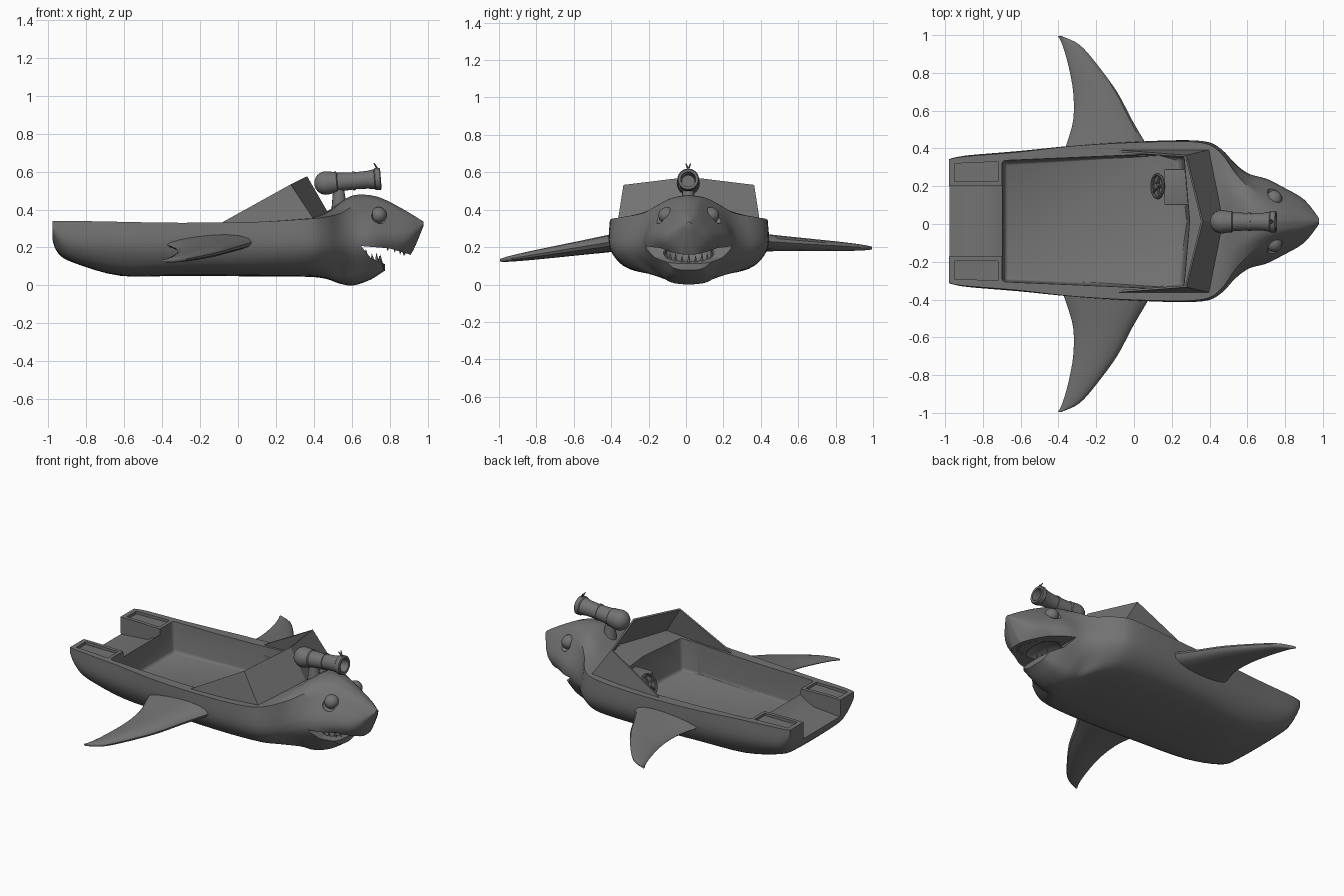
import bpy, bmesh
from math import sin, cos, pi, radians
from mathutils import Vector, Matrix

if "Cube" in bpy.data.objects:
    bpy.data.objects.remove(bpy.data.objects["Cube"])

Y0 = 0.015  # the hull's centre line
grey = bpy.data.materials.new('dark_grey')
grey.diffuse_color = (.17, .17, .17, 1)
grey.use_nodes = True
grey.node_tree.nodes["Principled BSDF"].inputs["Base Color"].default_value = grey.diffuse_color


def finish(name, bm, angle=35):
    bmesh.ops.recalc_face_normals(bm, faces=bm.faces[:])
    me = bpy.data.meshes.new(name)
    bm.to_mesh(me)
    bm.free()
    me.materials.append(grey)
    ob = bpy.data.objects.new(name, me)
    bpy.context.collection.objects.link(ob)
    smooth(ob, angle)
    return ob


def smooth(ob, angle=35):
    bpy.ops.object.select_all(action='DESELECT')
    ob.select_set(True)
    bpy.context.view_layer.objects.active = ob
    bpy.ops.object.shade_smooth_by_angle(angle=radians(angle))


def spline(pts, n):
    """Smooth curve through points of any dimension."""
    pts = [Vector(p) for p in pts]
    out = []
    for i in range(len(pts) - 1):
        a, b, c, d = (pts[max(i - 1, 0)], pts[i], pts[i + 1], pts[min(i + 2, len(pts) - 1)])
        for k in range(n):
            t = k / n
            out.append(0.5 * (2 * b + (c - a) * t + (2 * a - 5 * b + 4 * c - d) * t * t
                              + (3 * b - a - 3 * c + d) * t ** 3))
    return out + [pts[-1]]


def loft(name, rings, bevel=0):
    bm = bmesh.new()
    vs = [[bm.verts.new(p) for p in r] for r in rings]
    n = len(vs[0])
    for a, b in zip(vs, vs[1:]):
        for i in range(n):
            bm.faces.new((a[i], a[(i + 1) % n], b[(i + 1) % n], b[i]))
    bm.faces.new(vs[0])
    bm.faces.new(vs[-1])
    if bevel:
        bmesh.ops.bevel(bm, geom=bm.edges[:], offset=bevel, segments=3, affect='EDGES', profile=0.5)
    return finish(name, bm)


def prism_z(name, outline, lo, hi, taper=1.0, bevel=0):
    return loft(name, [[(-.2 + (x + .2) * k, Y0 + y * k, z) for x, y in outline]
                       for z, k in ((lo, taper), (hi, 1))], bevel)


def prism_y(name, outline, half):
    return loft(name, [[(x, Y0 + y, z) for x, z in outline] for y in (-half, half)])


def ball(name, pos, size):
    bm = bmesh.new()
    bmesh.ops.create_uvsphere(bm, u_segments=24, v_segments=16, radius=1,
                              matrix=Matrix.Translation(pos) @ Matrix.Diagonal((*size, 1)))
    return finish(name, bm)


def cone(bm, a, b, r1, r2, seg=12):
    a, b = Vector(a), Vector(b)
    d = b - a
    m = Matrix.Translation((a + b) / 2) @ d.to_track_quat('Z', 'Y').to_matrix().to_4x4()
    bmesh.ops.create_cone(bm, cap_ends=True, segments=seg, radius1=r1, radius2=r2, depth=d.length, matrix=m)


def lathe(name, profile, matrix, seg=24):
    """Profile of (along, radius) turned about the local x axis."""
    rings = [[matrix @ Vector((s, r * cos(2 * pi * k / seg), r * sin(2 * pi * k / seg))) for k in range(seg)]
             for s, r in profile]
    return loft(name, rings)


def cut(target, cutter):
    cutter.hide_render = True
    mod = target.modifiers.new('cut', 'BOOLEAN')
    mod.operation, mod.solver, mod.object = 'DIFFERENCE', 'EXACT', cutter
    bpy.context.view_layer.objects.active = target
    bpy.ops.object.modifier_apply(modifier=mod.name)
    bpy.data.objects.remove(cutter)


# Hull and head: x, keel z, bilge y/z, side y/z, gunwale y/z, top z
stations = [
    (-.98, .24, .24, .25, .32, .29, .325, .34, .34),
    (-.95, .17, .26, .185, .33, .25, .335, .34, .34),
    (-.87, .12, .28, .14, .345, .22, .345, .34, .34),
    (-.62, .05, .29, .09, .365, .20, .365, .335, .335),
    (-.30, .05, .33, .10, .395, .20, .40, .33, .33),
    (.10, .047, .35, .10, .42, .20, .42, .335, .335),
    (.36, .045, .34, .10, .42, .20, .415, .35, .36),
    (.46, .035, .28, .09, .38, .20, .36, .36, .385),
    (.54, .008, .18, .07, .30, .20, .25, .38, .44),
    (.61, .0, .16, .07, .25, .22, .18, .415, .475),
    (.70, .03, .13, .08, .225, .24, .125, .415, .475),
    (.78, .08, .10, .12, .185, .25, .095, .395, .45),
    (.90, .145, .05, .16, .115, .25, .06, .35, .385),
    (.98, .315, .01, .318, .015, .325, .01, .33, .335)]
rings = []
for x, zb, bw, bz, w, wz, gw, gz, zt in spline(stations, 4):
    side = spline([(0, zb), (.6 * bw, zb + .2 * (bz - zb)), (bw, bz), (w, wz), (gw, gz)], 4)
    deck = spline([(gw, gz), (.55 * gw, gz + .75 * (zt - gz)), (0, zt)], 4)
    half = side + deck[1:]
    rings.append([(x, Y0 + y, z) for y, z in half] + [(x, Y0 - y, z) for y, z in half[-2:0:-1]])
hull = loft('shark_hull', rings)

# Cockpit, stern well and stern tray recesses
cut(hull, prism_z('cockpit_cut', [(-.705, -.325), (.15, -.362), (.27, -.35), (.30, 0), (.27, .35), (.15, .362),
                                  (-.705, .325)], .145, .42, .96, .018))
cut(hull, prism_y('well_cut', [(-.68, .5), (-.68, .315), (-.73, .275), (-.79, .245), (-1.1, .22), (-1.1, .5)], .187))
for s in (-1, 1):
    cut(hull, prism_z('tray_cut', [(-.95, s * .21), (-.72, s * .21), (-.72, s * .315), (-.95, s * .305)], .322, .5))

# Mouth opening, rounded lower jaw, throat and eye sockets
cut(hull, prism_y('mouth_cut', [(.65, .207), (.80, .195), (.90, .165), (1.05, .10), (1.05, .06), (.80, .10),
                                (.70, .145)], .5))
arc = [(.62 + .155 * cos(a), .27 * sin(a)) for a in [radians(-90 + 15 * i) for i in range(13)]]
cut(hull, prism_z('jaw_cut', arc + [(.62, .4), (1.1, .4), (1.1, -.4), (.62, -.4)], -.1, .15))
cut(hull, ball('throat_cut', (.70, Y0, .175), (.09, .14, .06)))
for s in (-1, 1):
    cut(hull, ball('socket_cut', (.75, Y0 + s * .16, .37), (.045, .04, .045)))
    ball('eye', (.742, Y0 + s * .118, .37), (.043, .045, .043))
smooth(hull, 35)

# Teeth along both jaws
bm = bmesh.new()
for i in range(9):
    a = radians(-60 + 15 * i)
    x, y = .605 + .15 * cos(a), Y0 + .14 * sin(a)
    z = .10 + .35 * (.765 - x)
    cone(bm, (x, y, z), (x - .005, y, z + .06 - .012 * (i % 2)), .013, .001, 6)
    x, y = .70 + .18 * cos(a), Y0 + .11 * sin(a)
    z = .20 - .3 * max(x - .80, 0)
    cone(bm, (x, y, z + .015), (x, y, z - .02), .012, .001, 6)
finish('teeth', bm)

# Side fins: distance out, leading x, trailing x, half thickness
fin = [(.36, .10, -.38, .058), (.43, .06, -.355, .055), (.55, -.01, -.322, .047), (.70, -.09, -.322, .038),
       (.85, -.20, -.35, .028), (.95, -.29, -.38, .018), (.995, -.385, -.402, .009)]
for s, name, drop in ((-1, 'left_fin', .095), (1, 'right_fin', .03)):
    rings = []
    for y, xl, xt, h in spline(fin, 4):
        zc = .225 - drop * (y - .36) / .63
        ring = []
        for k in range(16):
            a = 2 * pi * k / 16
            u = .5 + .5 * cos(a)
            ring.append((xt + (xl - xt) * u, s * y, zc + h * sin(a) * (.6 + .4 * u) + .03 * (u - .5) * (1 - y)))
        rings.append(ring)
    loft(name, rings)

# Wrap-around windshield
bm = bmesh.new()
ct, cb = bm.verts.new((.36, Y0, .572)), bm.verts.new((.47, Y0, .38))
for s in (-1, 1):
    rear, top, low = [bm.verts.new((x, Y0 + s * y, z)) for x, y, z in
                      ((-.10, .372, .322), (.275, .345, .53), (.40, .375, .34))]
    bm.faces.new((rear, low, top))
    bm.faces.new((top, low, cb, ct))
shield = finish('windshield', bm)
for p in shield.data.polygons:
    p.use_smooth = False
sol = shield.modifiers.new('thickness', 'SOLIDIFY')
sol.thickness, sol.offset = .012, 0

# Helm console and steering wheel
loft('console', [[(x, y, z) for x, y in ((.16 + d, .10), (.31, .10), (.31, .29), (.16 + d, .29))]
                 for z, d in ((.20, .03), (.325, 0))], .006)
tilt = Matrix.Translation((.125, .20, .285)) @ Matrix.Rotation(radians(-60), 4, 'Y')
rim = [(cos(2 * pi * k / 8) * .008, .062 + sin(2 * pi * k / 8) * .008) for k in range(9)]
lathe('wheel_rim', rim, tilt @ Matrix.Rotation(radians(90), 4, 'Y'))
bm = bmesh.new()
hub = tilt @ Vector((0, 0, 0))
for k in range(5):
    cone(bm, hub, tilt @ Vector((.062 * cos(k * 2 * pi / 5), .062 * sin(k * 2 * pi / 5), 0)), .007, .006, 8)
cone(bm, tilt @ Vector((0, 0, .012)), tilt @ Vector((0, 0, -.06)), .016, .012)
finish('wheel_spokes', bm)

# Cannon: rounded breech, banded barrel, flared hollow muzzle
aim = Matrix.Translation((.405, .012, .535)) @ Matrix.Rotation(radians(-4.5), 4, 'Y')
breech = [(.06 - .062 * cos(a), .002 + .06 * sin(a)) for a in [radians(12 * i) for i in range(9)]]
barrel = [(.10, .056), (.115, .056), (.12, .05), (.20, .046), (.20, .05), (.215, .05), (.215, .045), (.28, .047),
          (.315, .053), (.32, .058), (.345, .058), (.35, .053), (.348, .04), (.20, .034)]
lathe('cannon', breech + barrel, aim)
bm = bmesh.new()
cone(bm, (.535, .012, .40), (.53, .012, .53), .042, .026, 16)
finish('cannon_post', bm)
bm = bmesh.new()
for s in (-1, 1):
    cone(bm, aim @ Vector((.335, 0, .055)), aim @ Vector((.32, s * .012, .085)), .006, .003, 8)
finish('cannon_sight', bm)
